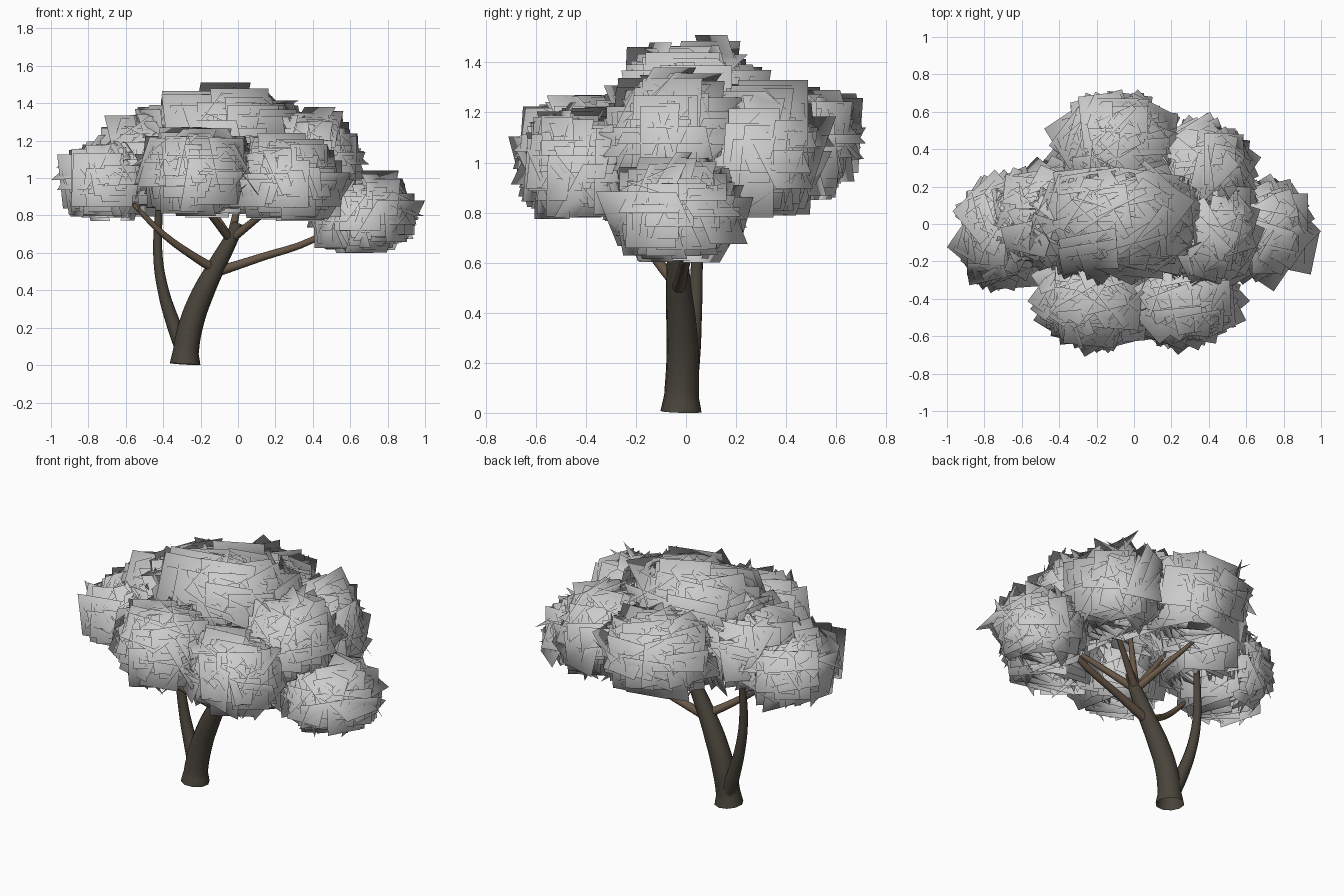
import bpy, bmesh, math, random
from mathutils import Vector

if "Cube" in bpy.data.objects:
    bpy.data.objects.remove(bpy.data.objects["Cube"])

random.seed(7)


def material(name, rgb):
    m = bpy.data.materials.new(name)
    m.diffuse_color = (*rgb, 1)
    m.use_nodes = True
    m.node_tree.nodes["Principled BSDF"].inputs["Base Color"].default_value = m.diffuse_color
    return m


bark_dark = material("dark_bark", (0.068, 0.060, 0.044))
bark_light = material("light_bark", (0.14, 0.098, 0.065))


def limb(name, points, mat):
    """Tapered round limb through (x, y, z, radius) points."""
    cu = bpy.data.curves.new(name, 'CURVE')
    cu.dimensions = '3D'
    cu.bevel_depth = 1
    cu.bevel_resolution = 3
    cu.resolution_u = 4
    sp = cu.splines.new('BEZIER')
    sp.bezier_points.add(len(points) - 1)
    for bp, (x, y, z, r) in zip(sp.bezier_points, points):
        bp.co = (x, y, z)
        bp.radius = r
        bp.handle_left_type = bp.handle_right_type = 'AUTO'
    cu.materials.append(mat)
    ob = bpy.data.objects.new(name, cu)
    bpy.context.collection.objects.link(ob)


# Trunk with flared foot, and the slim second stem
limb("trunk", [(-0.283, -0.02, 0.005, 0.083), (-0.279, -0.018, 0.07, 0.070), (-0.25, -0.013, 0.22, 0.066),
               (-0.19, -0.02, 0.38, 0.060), (-0.12, -0.03, 0.52, 0.05), (-0.02, -0.035, 0.71, 0.036),
               (0.0, -0.035, 0.76, 0.028)], bark_dark)
limb("second_stem", [(-0.29, 0.0, 0.08, 0.045), (-0.345, 0.02, 0.22, 0.038), (-0.40, 0.035, 0.40, 0.030),
                     (-0.428, 0.043, 0.58, 0.025), (-0.425, 0.05, 0.80, 0.021), (-0.42, 0.05, 0.95, 0.015)],
     bark_dark)

# Side branches and the fan at the top of the trunk
branches = [
    [(-0.11, -0.03, 0.50, 0.028), (0.12, -0.01, 0.575, 0.022), (0.40, 0.01, 0.67, 0.018), (0.6, 0.02, 0.8, 0.012)],
    [(-0.12, -0.03, 0.51, 0.026), (-0.25, -0.10, 0.59, 0.021), (-0.40, -0.17, 0.70, 0.017), (-0.56, -0.2, 0.86, 0.012)],
]
for tip in [(-0.22, 0.26, 0.92), (-0.24, -0.30, 0.92), (-0.22, 0.02, 0.95), (0.03, 0.0, 1.0), (0.27, 0.14, 0.92),
            (0.27, -0.24, 0.92)]:
    s, t = Vector((-0.04, -0.033, 0.67)), Vector(tip)
    branches.append([(*s.lerp(t, k), r) for k, r in ((0, 0.024), (0.5, 0.018), (1, 0.012))])
for i, pts in enumerate(branches):
    limb(f"branch_{i + 1}", pts, bark_light)


def foliage(name, lo, hi, count=140, half=0.145):
    """Clump of outward-facing square leaf cards filling the box lo..hi."""
    lo, hi = Vector(lo), Vector(hi)
    rad = (hi - lo) / 2
    quads = []
    for i in range(count):
        # Evenly spread directions, open underneath
        z = 1 - 1.6 * (i + 0.5) / count
        a = i * math.pi * (3 - math.sqrt(5))
        s = math.sqrt(1 - z * z)
        d = Vector((s * math.cos(a), s * math.sin(a), z))
        c = Vector(d[k] * rad[k] for k in range(3)) * random.uniform(0.55, 0.85)
        n = Vector(d[k] / rad[k] for k in range(3)).normalized()
        n = (n + Vector(random.uniform(-0.55, 0.55) for _ in range(3))).normalized()
        u = Vector((0, 0, 1)).cross(n).normalized()
        v = n.cross(u)
        h = half * random.uniform(0.8, 1.15)
        quads.append([c + u * p * h + v * q * h for p, q in ((-1, -1), (1, -1), (1, 1), (-1, 1))])
    # Fit the clump exactly to its box
    pts = [p for q in quads for p in q]
    for k in range(3):
        mn, mx = min(p[k] for p in pts), max(p[k] for p in pts)
        for p in pts:
            p[k] = lo[k] + (p[k] - mn) / (mx - mn) * (hi[k] - lo[k])
    bm = bmesh.new()
    for q in quads:
        bm.faces.new([bm.verts.new(p) for p in q]).smooth = True
    me = bpy.data.meshes.new(name)
    bm.to_mesh(me)
    bm.free()
    # Soft rounded shading: normals radiate from the clump's lower middle
    mid = (lo + hi) / 2 - Vector((0, 0, 0.1))
    me.normals_split_custom_set_from_vertices([(v.co - mid).normalized() for v in me.vertices])
    bpy.context.collection.objects.link(bpy.data.objects.new(name, me))


# Canopy clumps
foliage("leaves_left", (-1.0, -0.37, 0.77), (-0.42, 0.31, 1.23))
foliage("leaves_low_right", (0.32, -0.36, 0.60), (1.0, 0.27, 1.04))
foliage("leaves_front_left", (-0.57, -0.71, 0.79), (0.12, -0.10, 1.27))
foliage("leaves_front_right", (-0.08, -0.70, 0.77), (0.62, -0.10, 1.24))
foliage("leaves_back_left", (-0.48, 0.06, 0.85), (0.27, 0.72, 1.31))
foliage("leaves_back_right", (0.0, -0.04, 0.78), (0.68, 0.60, 1.33))
foliage("leaves_mid_right", (0.06, -0.40, 0.84), (0.70, 0.32, 1.38))
foliage("leaves_mid_left", (-0.82, -0.32, 0.82), (-0.08, 0.40, 1.37))
foliage("leaves_top", (-0.64, -0.33, 0.96), (0.48, 0.39, 1.51), 200, 0.155)
